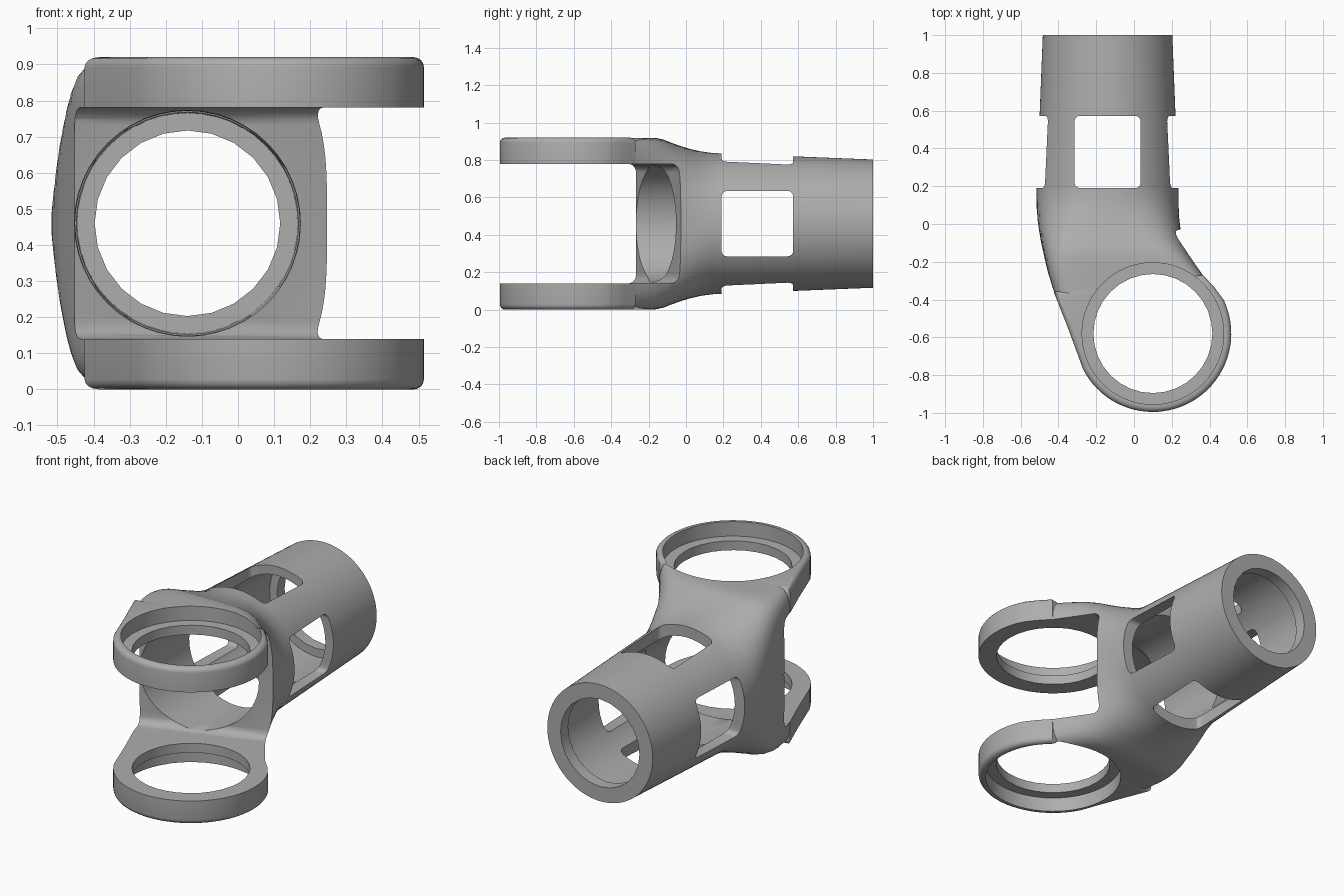
import bpy, bmesh, math
from mathutils import Matrix

if "Cube" in bpy.data.objects:
    bpy.data.objects.remove(bpy.data.objects["Cube"], do_unlink=True)

MID = 0.46            # height of the symmetry plane
TX = -0.14            # x of the socket axis
RX, RY = 0.10, -0.58  # centre of the fork rings

grey = bpy.data.materials.new("plain grey")
grey.use_nodes = True
grey.diffuse_color = (0.42, 0.42, 0.42, 1)
grey.node_tree.nodes["Principled BSDF"].inputs["Base Color"].default_value = (0.42, 0.42, 0.42, 1)


def make(name, bm):
    bmesh.ops.recalc_face_normals(bm, faces=bm.faces)
    me = bpy.data.meshes.new(name)
    bm.to_mesh(me)
    bm.free()
    me.materials.append(grey)
    ob = bpy.data.objects.new(name, me)
    bpy.context.collection.objects.link(ob)
    return ob


def loft(name, rings):
    bm = bmesh.new()
    loops = [[bm.verts.new(p) for p in r] for r in rings]
    n = len(loops[0])
    for a, b in zip(loops, loops[1:]):
        for i in range(n):
            j = (i + 1) % n
            bm.faces.new((a[i], a[j], b[j], b[i]))
    bm.faces.new(loops[0])
    bm.faces.new(loops[-1])
    return make(name, bm)


def prism(name, pts, z0, z1, bevel=0.0, pick=None, segments=4):
    """Extruded outline; 'pick' chooses the edges to round."""
    ob = loft(name, [[(x, y, z) for x, y in pts] for z in (z0, z1)])
    if bevel:
        bm = bmesh.new()
        bm.from_mesh(ob.data)
        bmesh.ops.bevel(bm, geom=[e for e in bm.edges if pick(e)], offset=bevel,
                        segments=segments, profile=0.5, affect='EDGES')
        bm.to_mesh(ob.data)
        bm.free()
    return ob


def circle(cx, cy, r, n):
    return [(cx + r * math.cos(2 * math.pi * i / n), cy + r * math.sin(2 * math.pi * i / n)) for i in range(n)]


def is_upright(e):
    a, b = e.verts
    return abs(a.co.z - b.co.z) > 0.05


def boolean(target, tool, op):
    m = target.modifiers.new(op, 'BOOLEAN')
    m.operation, m.solver, m.object = op, 'EXACT', tool
    bpy.ops.object.select_all(action='DESELECT')
    bpy.context.view_layer.objects.active = target
    target.select_set(True)
    bpy.ops.object.modifier_apply(modifier=m.name)
    bpy.data.objects.remove(tool, do_unlink=True)


# Socket tube blending into the fork root: y, left x, right x, half height, squareness
SECTIONS = [
    (1.00, -0.483, 0.203, 0.343, 2), (0.60, -0.499, 0.219, 0.359, 2),
    (0.20, -0.515, 0.235, 0.375, 2), (0.14, -0.517, 0.236, 0.378, 2.1),
    (0.08, -0.515, 0.237, 0.386, 2.4), (0.02, -0.510, 0.240, 0.400, 3),
    (-0.03, -0.503, 0.247, 0.415, 3.7), (-0.08, -0.495, 0.260, 0.433, 4.4),
    (-0.12, -0.487, 0.275, 0.449, 5.2), (-0.16, -0.478, 0.295, 0.458, 6.2),
    (-0.21, -0.467, 0.325, 0.459, 8), (-0.27, -0.452, 0.365, 0.459, 10),
    (-0.34, -0.430, 0.420, 0.459, 13), (-0.40, -0.408, 0.462, 0.459, 16),
]
N = 96
rings = []
for y, xl, xr, h, p in SECTIONS:
    ring = []
    for i in range(N):
        t = 2 * math.pi * (i + 0.5) / N
        c, s = math.cos(t), math.sin(t)
        k = (abs(c) ** p + abs(s) ** p) ** (-1 / p)   # radial superellipse
        ring.append(((xl + xr) / 2 + (xr - xl) / 2 * k * c, y, MID + h * k * s))
    rings.append(ring)
body = loft("yoke_bracket", rings)

# Fork arms: ring outline running back into the root
outline = [(-0.425, -0.36), (-0.35, -0.55)]
a0, a1 = math.radians(207), math.radians(386)
outline += [(RX + 0.415 * math.cos(a0 + (a1 - a0) * i / 40),
             RY + 0.415 * math.sin(a0 + (a1 - a0) * i / 40)) for i in range(41)]
outline += [(0.425, -0.335), (0.365, -0.27)]
arms = prism("fork_arms", outline, 0, 2 * MID, 0.028, lambda e: not is_upright(e))
boolean(body, arms, 'UNION')

# Gap between the arms, with a slanted rear wall and filleted corners
wall = lambda x: -0.03 + 0.343 * (x - 0.24)
gap = prism("fork_gap", [(-1, -1.5), (1, -1.5), (1, wall(1)), (-1, wall(-1))], 0.14, 0.78, 0.045,
            lambda e: not is_upright(e) and all(abs(v.co.y - wall(v.co.x)) < 1e-3 for v in e.verts), 5)
boolean(body, gap, 'DIFFERENCE')

# Stepped socket bore
bore = loft("socket_bore", [[(x, y, z) for x, z in circle(TX, MID, r, 48)]
                            for y, r in ((-1.2, 0.313), (-0.05, 0.313), (0.93, 0.305))])
boolean(body, bore, 'DIFFERENCE')
lip = loft("socket_lip", [[(x, y, z) for x, z in circle(TX, MID, 0.257, 24)] for y in (0.5, 1.2)])
boolean(body, lip, 'DIFFERENCE')

# Four rounded windows: one pair vertical, one pair sideways
for turn in (0, 90):
    w = 0.175
    win = prism("window", [(-w, 0.19), (w, 0.19), (w, 0.573), (-w, 0.573)], -0.6, 0.6, 0.03, is_upright)
    win.data.transform(Matrix.Translation((TX, 0, MID)) @ Matrix.Rotation(math.radians(turn), 4, 'Y'))
    boolean(body, win, 'DIFFERENCE')

# Ring holes with counterbores on the outer faces
for r, z0, z1, n in ((0.315, -0.2, 1.2, 32), (0.375, 0.835, 1.2, 64), (0.375, -0.2, 0.085, 64)):
    boolean(body, prism("ring_hole", circle(RX, RY, r, n), z0, z1), 'DIFFERENCE')

bpy.ops.object.select_all(action='DESELECT')
bpy.context.view_layer.objects.active = body
body.select_set(True)
bpy.ops.object.shade_smooth_by_angle(angle=math.radians(32))
